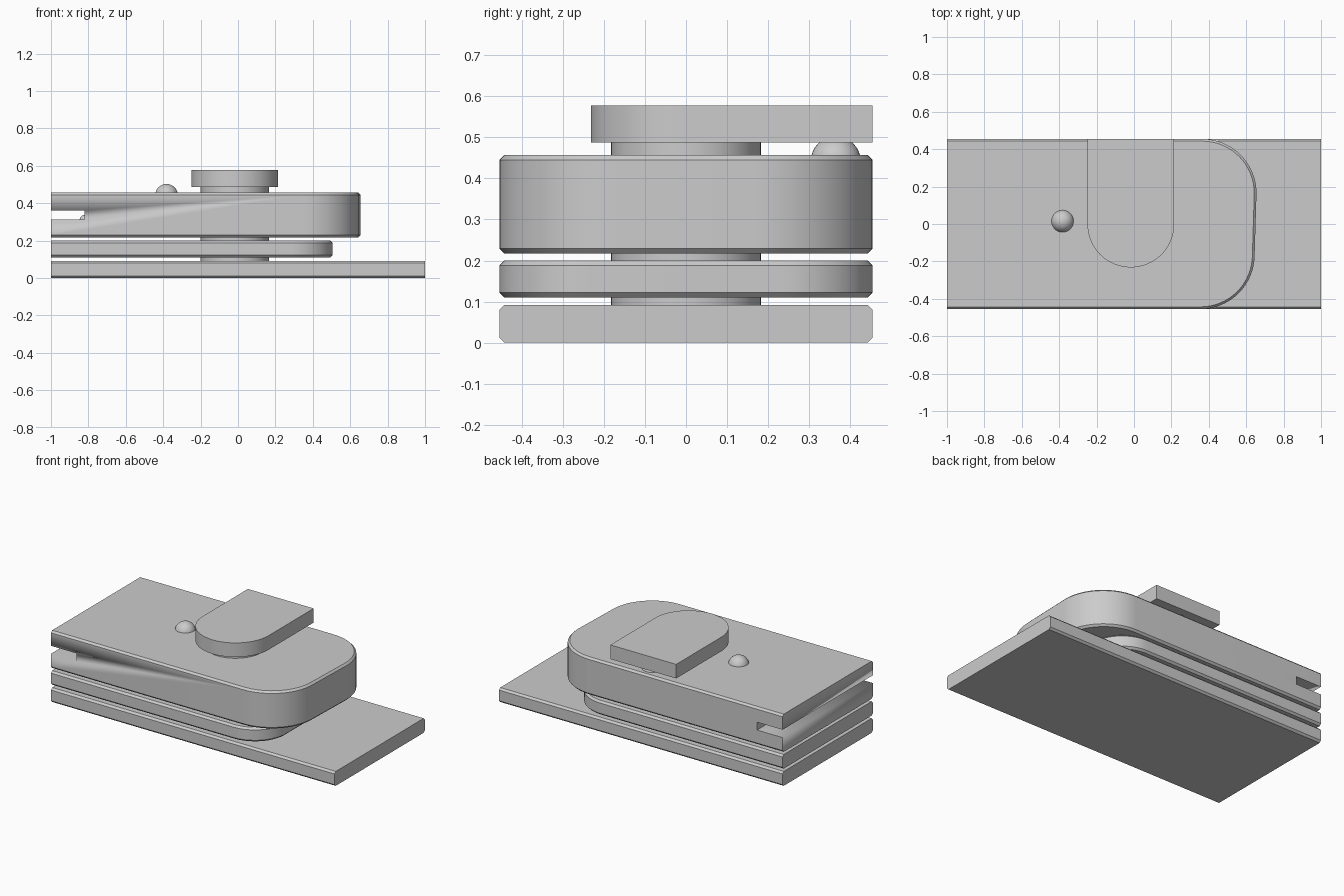
import bpy, bmesh, math

old = bpy.data.objects.get("Cube")
if old:
    bpy.data.objects.remove(old, do_unlink=True)

metal = bpy.data.materials.new("plain_grey")
metal.use_nodes = True
grey = (0.6, 0.6, 0.6, 1)
metal.diffuse_color = grey
metal.node_tree.nodes["Principled BSDF"].inputs["Base Color"].default_value = grey

HALF = 0.455      # half width of every plate
BEVEL = 0.012
PIVOT_X = -0.017


def finish(name, bm, smooth=True):
    bmesh.ops.recalc_face_normals(bm, faces=bm.faces)
    mesh = bpy.data.meshes.new(name)
    bm.to_mesh(mesh)
    bm.free()
    mesh.materials.append(metal)
    obj = bpy.data.objects.new(name, mesh)
    bpy.context.collection.objects.link(obj)
    bpy.ops.object.select_all(action='DESELECT')
    obj.select_set(True)
    bpy.context.view_layer.objects.active = obj
    if smooth:
        bpy.ops.object.shade_smooth_by_angle(angle=math.radians(30))
    return obj


def loft(name, rings):
    """Skin a stack of (outline, z) rings and cap both ends."""
    bm = bmesh.new()
    loops = [[bm.verts.new((x, y, z)) for x, y in pts] for pts, z in rings]
    for a, b in zip(loops, loops[1:]):
        for i in range(len(a)):
            j = (i + 1) % len(a)
            bm.faces.new((a[i], a[j], b[j], b[i]))
    bm.faces.new(loops[0])
    bm.faces.new(loops[-1])
    return finish(name, bm)


def arc(cx, cy, r, start, end, n=16):
    return [(cx + r * math.cos(math.radians(start + (end - start) * i / n)),
             cy + r * math.sin(math.radians(start + (end - start) * i / n)))
            for i in range(n + 1)]


def plate_outline(front_x, back_x, r, inset):
    # square at the -x end, rounded at the +x end
    h, q = HALF - inset, r - inset
    return ([(-1, h), (-1, -h)]
            + arc(front_x - r, r - HALF, q, -90, 0)
            + arc(back_x - r, HALF - r, q, 0, 90))


def rounded_plate(name, front_x, back_x, r, z0, z1):
    wide = plate_outline(front_x, back_x, r, 0)
    slim = plate_outline(front_x, back_x, r, BEVEL)
    return loft(name, [(slim, z0), (wide, z0 + BEVEL), (wide, z1 - BEVEL), (slim, z1)])


def box(name, x0, x1, y0, y1, z0, z1):
    return loft(name, [([(x0, y0), (x1, y0), (x1, y1), (x0, y1)], z) for z in (z0, z1)])


def ball(name, x, y, z, r):
    bm = bmesh.new()
    bmesh.ops.create_uvsphere(bm, u_segments=32, v_segments=16, radius=r)
    bmesh.ops.translate(bm, verts=bm.verts, vec=(x, y, z))
    return finish(name, bm)


# Base with chamfered long edges
def base_ring(h):
    return [(-1, -h), (1, -h), (1, h), (-1, h)]


loft("base_plate", [(base_ring(HALF - BEVEL), 0), (base_ring(HALF), BEVEL),
                    (base_ring(HALF), 0.092 - BEVEL), (base_ring(HALF - BEVEL), 0.092)])

# Middle plate and thick upper body
rounded_plate("middle_plate", 0.505, 0.505, 0.22, 0.11, 0.2)
body = rounded_plate("upper_body", 0.645, 0.655, 0.29, 0.217, 0.457)

# Slot across the square end of the body
cutter = box("slot_cutter", -1.1, -0.82, -0.6, 0.6, 0.312, 0.362)
cutter.hide_render = True
bpy.context.view_layer.objects.active = body
cut = body.modifiers.new("slot", 'BOOLEAN')
cut.operation = 'DIFFERENCE'
cut.solver = 'EXACT'
cut.object = cutter
bpy.ops.object.modifier_apply(modifier=cut.name)
bpy.data.objects.remove(cutter, do_unlink=True)
ball("slot_stop", -0.82, 0, 0.31, 0.027)

# Pivot shaft through the stack
shaft = arc(PIVOT_X, 0, 0.183, 0, 360, 48)[:-1]
loft("pivot_shaft", [(shaft, 0.05), (shaft, 0.5)])

# Lever with a half-round front
lever = arc(PIVOT_X, 0, 0.232, 180, 360, 40) + [(PIVOT_X + 0.232, HALF), (PIVOT_X - 0.232, HALF)]
loft("lever", [(lever, 0.488), (lever, 0.578)])

# Detent balls, a quarter turn apart around the pivot
ball("side_detent_ball", -0.382, 0.015, 0.442, 0.061)
ball("back_detent_ball", PIVOT_X, 0.365, 0.442, 0.061)
